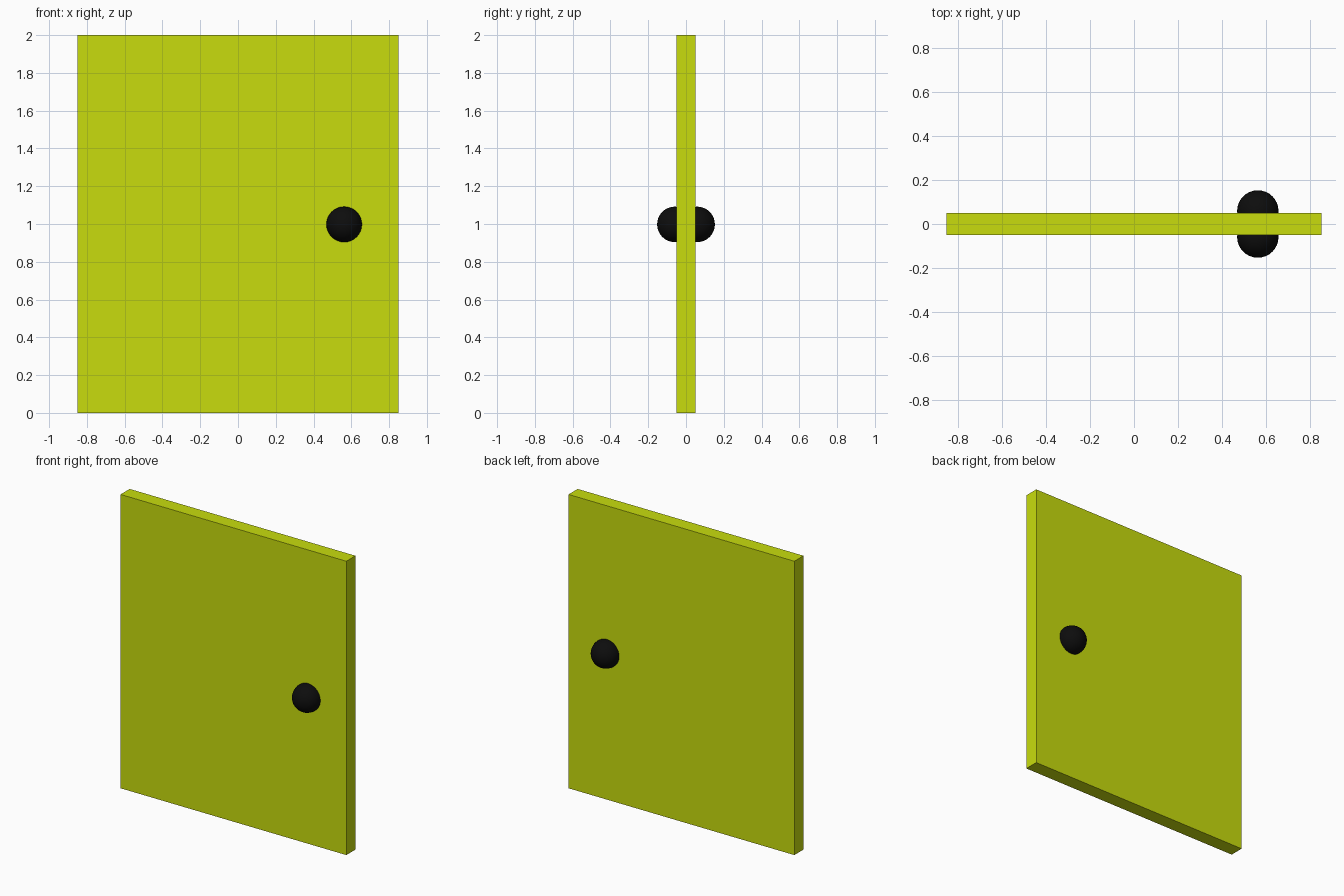
import bpy
from math import radians

if "Cube" in bpy.data.objects:
    bpy.data.objects.remove(bpy.data.objects["Cube"])


def material(name, rgb):
    m = bpy.data.materials.new(name)
    m.diffuse_color = (*rgb, 1.0)
    m.use_nodes = True
    m.node_tree.nodes["Principled BSDF"].inputs["Base Color"].default_value = m.diffuse_color
    return m


lime = material("lime_paint", (0.58, 0.72, 0.004))
black = material("black_knob", (0.004, 0.004, 0.004))

# Door slab
bpy.ops.mesh.primitive_cube_add(size=1, location=(0, 0, 1))
door = bpy.context.object
door.name = "door_panel"
door.scale = (1.7, 0.098, 2.0)
bpy.ops.object.transform_apply(location=False, rotation=False, scale=True)
door.data.materials.append(lime)

# Round knob on each face, partly sunk into the slab
for side, name in ((-1, "front_knob"), (1, "back_knob")):
    bpy.ops.mesh.primitive_uv_sphere_add(
        segments=32, ring_count=16, radius=0.094, location=(0.562, side * 0.059, 0.998))
    knob = bpy.context.object
    knob.name = name
    knob.data.materials.append(black)
    bpy.ops.object.shade_smooth_by_angle(angle=radians(40))
